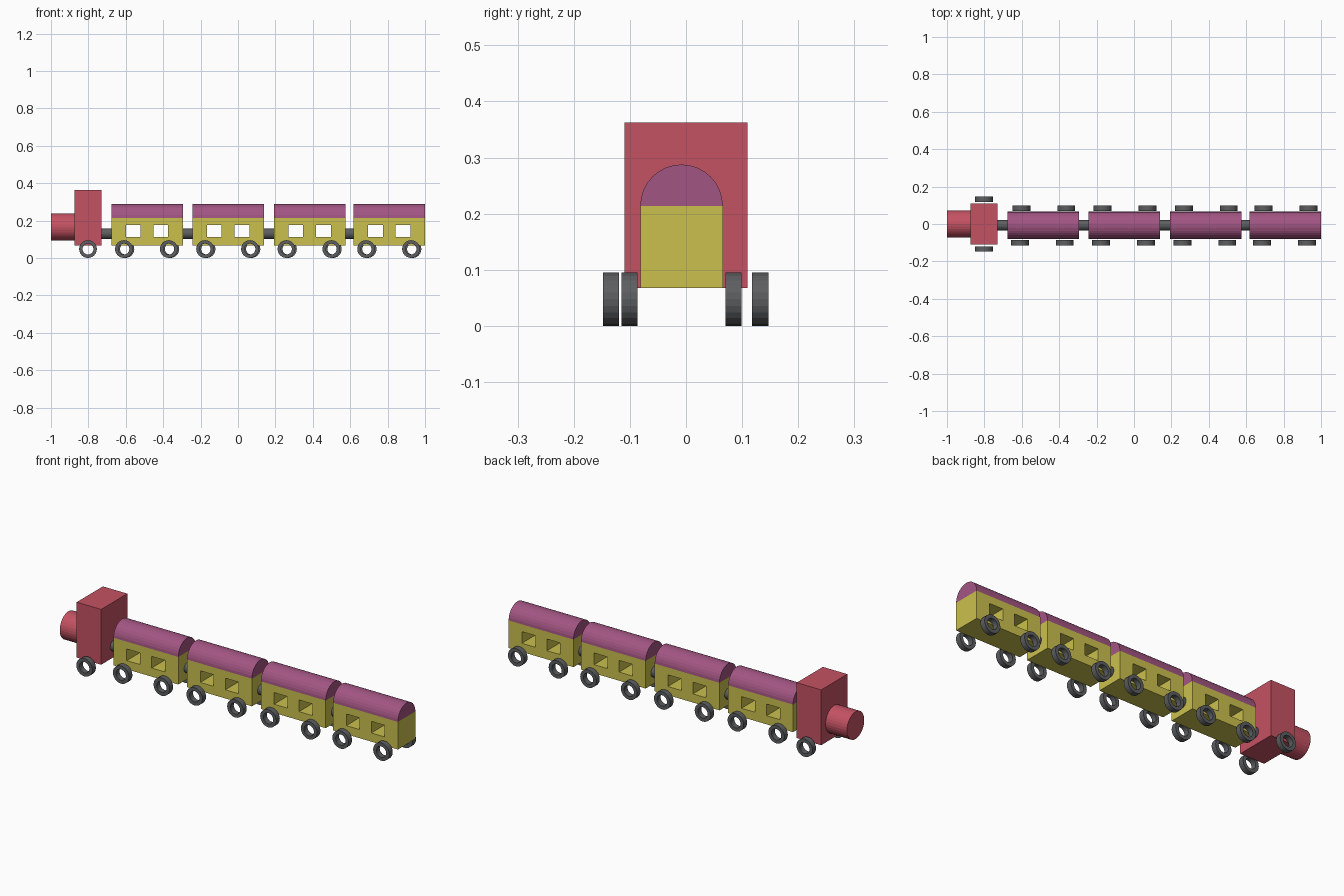
import bpy, bmesh, math
from mathutils import Matrix

if "Cube" in bpy.data.objects:
    bpy.data.objects.remove(bpy.data.objects["Cube"])


def material(name, rgb):
    m = bpy.data.materials.new(name)
    m.diffuse_color = (*rgb, 1)
    m.use_nodes = True
    m.node_tree.nodes["Principled BSDF"].inputs["Base Color"].default_value = m.diffuse_color
    return m


RED = material("red", (0.558, 0.084, 0.125))
YELLOW = material("yellow", (0.597, 0.527, 0.076))
PURPLE = material("purple", (0.362, 0.091, 0.223))
DARK = material("dark_grey", (0.108, 0.112, 0.118))


def finish(bm, name, mat):
    bmesh.ops.recalc_face_normals(bm, faces=bm.faces)
    me = bpy.data.meshes.new(name)
    bm.to_mesh(me)
    bm.free()
    me.materials.append(mat)
    ob = bpy.data.objects.new(name, me)
    bpy.context.collection.objects.link(ob)
    return ob


def box(name, lo, hi, mat):
    bm = bmesh.new()
    bmesh.ops.create_cube(bm, size=1)
    for v in bm.verts:
        v.co = [lo[i] + (v.co[i] + 0.5) * (hi[i] - lo[i]) for i in range(3)]
    return finish(bm, name, mat)


def rod_x(name, x0, x1, y, z, r, mat, sides=32):
    bm = bmesh.new()
    m = Matrix.Translation(((x0 + x1) / 2, y, z)) @ Matrix.Rotation(math.pi / 2, 4, 'Y')
    bmesh.ops.create_cone(bm, cap_ends=True, segments=sides, radius1=r, radius2=r,
                          depth=x1 - x0, matrix=m)
    return finish(bm, name, mat)


def wheel(name, x, y0, y1, outer=0.0475, inner=0.029, sides=24):
    # open ring: rectangular section swept round the axle line
    bm = bmesh.new()
    section = [(outer, y0), (outer, y1), (inner, y1), (inner, y0)]
    rings = []
    for i in range(sides):
        a = 2 * math.pi * i / sides
        rings.append([bm.verts.new((x + r * math.cos(a), y, outer + r * math.sin(a)))
                      for r, y in section])
    for i in range(sides):
        a, b = rings[i], rings[(i + 1) % sides]
        for k in range(4):
            n = (k + 1) % 4
            bm.faces.new((a[k], a[n], b[n], b[k]))
    return finish(bm, name, DARK)


Y0, Y1 = -0.0815, 0.0655        # carriage sides
YC, R = (Y0 + Y1) / 2, (Y1 - Y0) / 2
LENGTH, FLOOR, EAVES = 0.382, 0.067, 0.214


def carriage_body(name, x):
    # side wall as a grid with two openings, extruded through the width
    bm = bmesh.new()
    xs = [0, 0.078, 0.156, 0.225, 0.304, LENGTH]
    zs = [FLOOR, 0.113, 0.175, EAVES]
    g = [[bm.verts.new((x + px, Y0, pz)) for pz in zs] for px in xs]
    for i in range(5):
        for j in range(3):
            if j == 1 and i in (1, 3):
                continue
            bm.faces.new((g[i][j], g[i + 1][j], g[i + 1][j + 1], g[i][j + 1]))
    ext = bmesh.ops.extrude_face_region(bm, geom=bm.faces[:], use_keep_orig=True)
    for v in ext["geom"]:
        if isinstance(v, bmesh.types.BMVert):
            v.co.y = Y1
    return finish(bm, name, YELLOW)


def carriage_roof(name, x, sides=16):
    # half-round profile extruded along the carriage
    bm = bmesh.new()
    ends = []
    for px in (x, x + LENGTH):
        ends.append([bm.verts.new((px, YC + R * math.cos(math.pi * i / sides),
                                   EAVES + R * math.sin(math.pi * i / sides)))
                     for i in range(sides + 1)])
    a, b = ends
    bm.faces.new(a)
    bm.faces.new(b)
    for i in range(sides + 1):
        n = (i + 1) % (sides + 1)
        bm.faces.new((a[i], a[n], b[n], b[i]))
    return finish(bm, name, PURPLE)


# Engine
box("engine_cab", (-0.874, -0.11, FLOOR), (-0.73, 0.11, 0.362), RED)
rod_x("engine_boiler", -1.0, -0.874, 0, 0.165, 0.073, RED)
wheel("engine_wheel_front", -0.802, -0.148, -0.119)
wheel("engine_wheel_back", -0.802, 0.118, 0.147)

# Carriages, each with a coupling to the vehicle ahead
previous_end = -0.73
for n, x in enumerate((-0.677, -0.243, 0.192, 0.618), 1):
    carriage_body(f"carriage_{n}_body", x)
    carriage_roof(f"carriage_{n}_roof", x)
    rod_x(f"coupling_{n}", previous_end, x, -0.006, 0.130, 0.028, DARK)
    for end, dx in (("left", 0.071), ("right", 0.311)):
        wheel(f"carriage_{n}_wheel_front_{end}", x + dx - 0.004, -0.115, -0.086)
        wheel(f"carriage_{n}_wheel_back_{end}", x + dx + 0.004, 0.07, 0.099)
    previous_end = x + LENGTH
